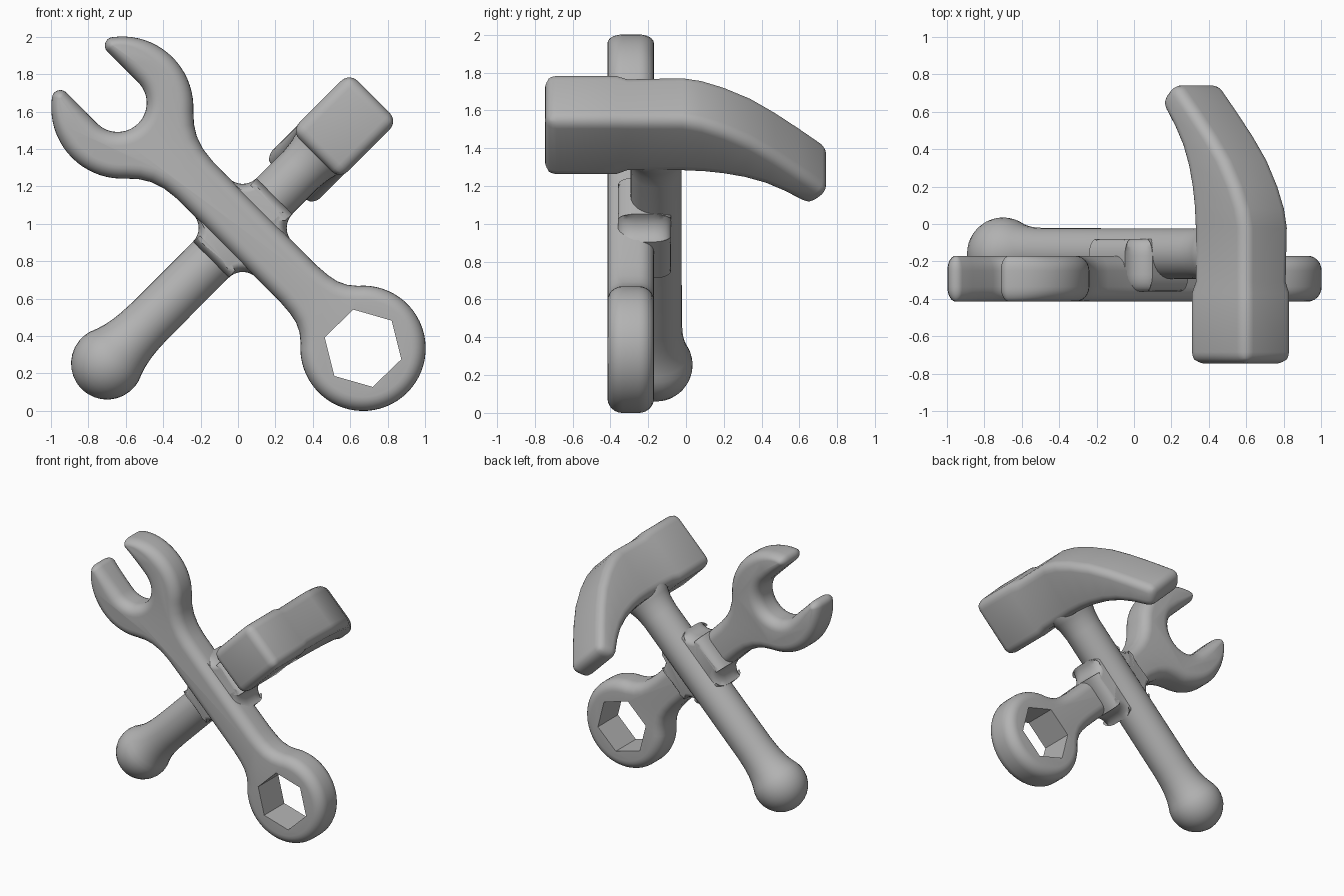
import bpy, bmesh, math
from mathutils import Vector

if "Cube" in bpy.data.objects:
    bpy.data.objects.remove(bpy.data.objects["Cube"])

R2 = math.sqrt(2)
CX, CZ = 0.025, 0.978          # point where the two tools cross

grey = bpy.data.materials.new("plain_grey")
grey.diffuse_color = (0.45, 0.45, 0.45, 1)
grey.use_nodes = True
grey.node_tree.nodes["Principled BSDF"].inputs["Base Color"].default_value = grey.diffuse_color


def place(u, v, y):
    """u runs down the wrench, v runs up the hammer handle."""
    return Vector((CX + (u + v) / R2, y, CZ + (v - u) / R2))


def arc(cu, cv, r, a0, a1, n):
    angles = [math.radians(a0 + (a1 - a0) * i / n) for i in range(n + 1)]
    return [(cu + r * math.cos(a), cv + r * math.sin(a)) for a in angles]


def finish(name, bm):
    bmesh.ops.recalc_face_normals(bm, faces=bm.faces)
    mesh = bpy.data.meshes.new(name)
    bm.to_mesh(mesh)
    bm.free()
    mesh.materials.append(grey)
    ob = bpy.data.objects.new(name, mesh)
    bpy.context.collection.objects.link(ob)
    return ob


def activate(ob):
    bpy.ops.object.select_all(action='DESELECT')
    ob.select_set(True)
    bpy.context.view_layer.objects.active = ob


def smooth(ob, angle=40):
    activate(ob)
    bpy.ops.object.shade_smooth_by_angle(angle=math.radians(angle))


def loft(name, rings):
    """Skin a row of vertex rings and close both ends."""
    bm = bmesh.new()
    rows = [[bm.verts.new(p) for p in ring] for ring in rings]
    n = len(rows[0])
    for a, b in zip(rows, rows[1:]):
        for i in range(n):
            j = (i + 1) % n
            bm.faces.new((a[i], a[j], b[j], b[i]))
    bm.faces.new(rows[0])
    bm.faces.new(rows[-1])
    return finish(name, bm)


def rounded_plate(name, outline, inset, y0, y1, depth, steps=6):
    """Flat outline given thickness, with rounded rims front and back."""
    n = len(outline)
    area = sum(outline[i - 1][0] * outline[i][1] - outline[i][0] * outline[i - 1][1]
               for i in range(n))
    sign = 1 if area > 0 else -1
    normals = []
    for i in range(n):
        p, q = outline[i - 1], outline[(i + 1) % n]
        normals.append(Vector((q[1] - p[1], p[0] - q[0])).normalized() * sign)

    def ring(k, y):
        return [place(u - m.x * inset(u) * k, v - m.y * inset(u) * k, y)
                for (u, v), m in zip(outline, normals)]

    front, back = [], []
    for s in range(steps + 1):
        t = math.pi / 2 * s / steps
        k, dy = 1 - math.sin(t), depth * (1 - math.cos(t))
        front.append(ring(k, y0 + dy))
        back.append(ring(k, y1 - dy))
    return loft(name, front + back[::-1])


# Wrench: half outline from the jaw throat round to the ring end, then mirrored
HEAD, RING = -0.91, 0.91
half = arc(HEAD - 0.035, 0, 0.155, 0, 90, 12)
half += [(-1.02, 0.155), (-1.10, 0.155)]
half += arc(HEAD - 0.269, 0.2, 0.045, -90, -216.6, 8)
half += arc(HEAD, 0, 0.38, 138, 42, 18)
half += [(-0.575, 0.207), (-0.52, 0.173), (-0.45, 0.149), (-0.37, 0.139),
         (-0.2, 0.137), (0, 0.137), (0.2, 0.137), (0.42, 0.138),
         (0.50, 0.144), (0.56, 0.156), (0.61, 0.180)]
half += arc(RING, 0, 0.335, 140, 0, 24)
half[0] = (half[0][0], 0)
half[-1] = (half[-1][0], 0)
outline = half + [(u, -v) for u, v in half[-2:0:-1]]


def wrench_inset(u):
    t = min(max((u + 1.179) / 0.18, 0), 1)
    return 0.044 + 0.031 * t


wrench = rounded_plate("wrench", outline, wrench_inset, -0.415, -0.17, 0.08)

# Hexagonal hole through the ring
c = place(RING, 0, 0)
hexagon = [(c.x + 0.213 * math.cos(math.radians(-16 + 60 * i)),
            c.z + 0.213 * math.sin(math.radians(-16 + 60 * i))) for i in range(6)]
cutter = loft("hex_cutter", [[(x, y, z) for x, z in hexagon] for y in (-0.6, 0.1)])
cutter.hide_render = True
hole = wrench.modifiers.new("hex_hole", 'BOOLEAN')
hole.operation = 'DIFFERENCE'
hole.solver = 'EXACT'
hole.object = cutter
activate(wrench)
bpy.ops.object.modifier_apply(modifier=hole.name)
bpy.data.objects.remove(cutter)
smooth(wrench)

# Weld: filleted block joining the wrench shaft and the hammer handle
quarter = arc(0.24, 0.24, 0.104, 270, 180, 8)
weld_line = []
for turn in range(4):
    for u, v in quarter:
        for _ in range(turn):
            u, v = -v, u
        weld_line.append((u, v))
weld = rounded_plate("crossing_weld", weld_line, lambda u: 0.05, -0.36, -0.08, 0.09)
smooth(weld)

# Hammer handle: turned profile (distance up the handle, radius) with a ball end
KNOB = -1.025
profile = [(KNOB - 0.193 * math.cos(math.radians(a)), 0.193 * math.sin(math.radians(a)))
           for a in (3, 12, 24, 36, 48, 60, 72, 84, 95, 106, 117)]
profile += [(KNOB + d, r) for d, r in
            ((0.13, 0.158), (0.18, 0.147), (0.24, 0.140), (0.32, 0.136), (0.9, 0.135),
             (1.46, 0.135), (1.53, 0.142), (1.58, 0.155), (1.62, 0.17), (1.72, 0.17))]
handle = loft("hammer_handle", [
    [place(r * math.cos(a), v, -0.158 + r * math.sin(a))
     for a in (2 * math.pi * i / 32 for i in range(32))] for v, r in profile])
smooth(handle)

# Hammer head: box sections (lower y, lower height, upper y, upper height, half width)
HV = 0.768                      # height of the head's centre on the handle axis
sections = [
    (-0.745, -0.218, -0.745, 0.222, 0.184),
    (-0.37, -0.218, -0.37, 0.222, 0.184),
    (-0.31, -0.200, -0.31, 0.208, 0.172),
    (-0.02, -0.196, -0.02, 0.213, 0.176),
    (0.10, -0.202, 0.08, 0.190, 0.178),
    (0.20, -0.216, 0.20, 0.138, 0.179),
    (0.31, -0.242, 0.34, 0.055, 0.180),
    (0.42, -0.285, 0.47, -0.050, 0.180),
    (0.52, -0.345, 0.60, -0.170, 0.180),
    (0.655, -0.445, 0.765, -0.330, 0.180),
]
head = loft("hammer_head", [
    [place(-w, HV + lo, yl), place(w, HV + lo, yl), place(w, HV + hi, yh), place(-w, HV + hi, yh)]
    for yl, lo, yh, hi, w in sections])
bevel = head.modifiers.new("soft_edges", 'BEVEL')
bevel.width = 0.06
bevel.segments = 5
bevel.limit_method = 'ANGLE'
bevel.angle_limit = math.radians(45)
activate(head)
bpy.ops.object.modifier_apply(modifier=bevel.name)
smooth(head)
